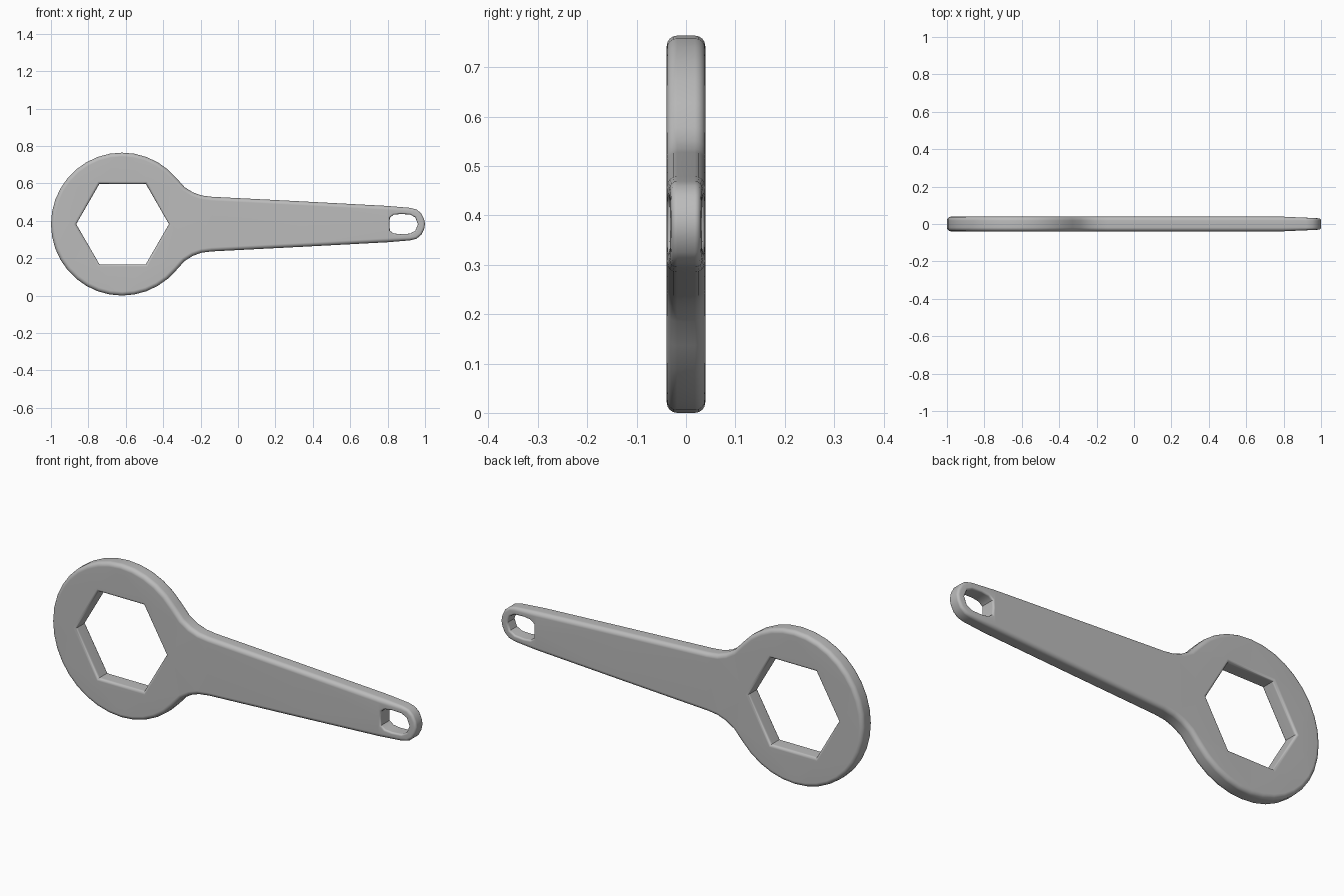
import bpy, bmesh, math
from mathutils import Vector

cube = bpy.data.objects.get("Cube")
if cube:
    bpy.data.objects.remove(cube, do_unlink=True)

MID = 0.382      # height of the long axis
HALF = 0.039     # half thickness

steel = bpy.data.materials.new("grey_steel")
steel.use_nodes = True
colour = (0.5, 0.5, 0.5, 1.0)
steel.diffuse_color = colour
steel.node_tree.nodes["Principled BSDF"].inputs["Base Color"].default_value = colour


def mirrored(half):
    """Counter-clockwise loop from its lower half, listed left to right."""
    upper = [(x, -z) for x, z in reversed(half) if abs(z) > 1e-5]
    return half + upper


def taper(x):
    """0 along the body, 1 at the tip of the handle."""
    return min(max((x - 0.8) / 0.2, 0), 1)


# Outline: round head, concave neck, tapering handle, rounded tip
head = [(-0.62 + 0.38 * math.cos(math.radians(a)), 0.382 * math.sin(math.radians(a)))
        for a in range(180, 321, 10)]
head[0] = (-1.0, 0.0)
neck = [(-0.285, -0.197), (-0.24, -0.169), (-0.195, -0.153), (-0.14, -0.146)]
handle = [(0.33, -0.122), (0.8, -0.097), (0.92, -0.087)]
tip = [(0.955, -0.078), (0.98, -0.057), (0.995, -0.027), (1.0, 0.0)]
outline = mirrored(head + neck + handle + tip)

# Hexagonal opening in the head and rounded slot in the tip
hexagon = [(-0.617 + 0.248 * math.cos(math.radians(a)), 0.215 / 0.866 * math.sin(math.radians(a)))
           for a in range(300, -1, -60)]
slot = mirrored([(0.81, 0.0), (0.812, -0.035), (0.832, -0.05), (0.87, -0.054), (0.92, -0.051),
                 (0.948, -0.036), (0.962, 0.0)])[::-1]

bm = bmesh.new()
STEPS = 4
arc = [math.pi / 2 * i / STEPS for i in range(STEPS + 1)]
profile = [(a, -1) for a in reversed(arc)] + [(a, 1) for a in arc]
face_edges = {0: [], -1: []}


def rounded_wall(loop, radius, tip_radius):
    """Wall around a loop with rounded rims; material lies left of the loop."""
    pts = [Vector(p) for p in loop]
    n = len(pts)
    rings = [[] for _ in profile]
    for i, p in enumerate(pts):
        d1 = (p - pts[i - 1]).normalized()
        d2 = (pts[(i + 1) % n] - p).normalized()
        n1, n2 = Vector((-d1.y, d1.x)), Vector((-d2.y, d2.x))
        miter = (n1 + n2) / (1 + n1.dot(n2))
        t = taper(p.x)
        r = radius + (tip_radius - radius) * t
        h = HALF - 0.009 * t
        for ring, (a, side) in zip(rings, profile):
            q = p + miter * r * (1 - math.cos(a))
            y = side * (h - r + r * math.sin(a))
            ring.append(bm.verts.new((q.x, y, q.y + MID)))
    for lower, upper in zip(rings, rings[1:]):
        for i in range(n):
            j = (i + 1) % n
            bm.faces.new((lower[i], lower[j], upper[j], upper[i]))
    for k in face_edges:
        face_edges[k] += [bm.edges.get((rings[k][i], rings[k][(i + 1) % n])) for i in range(n)]


rounded_wall(outline, 0.021, 0.012)
rounded_wall(hexagon, 0.013, 0.013)
rounded_wall(slot, 0.009, 0.009)

# Front and back faces between the rims
for k, direction in ((0, -1), (-1, 1)):
    bmesh.ops.triangle_fill(bm, edges=face_edges[k], use_beauty=True, normal=(0, direction, 0))
bmesh.ops.recalc_face_normals(bm, faces=bm.faces[:])

mesh = bpy.data.meshes.new("ring_wrench")
bm.to_mesh(mesh)
bm.free()
mesh.materials.append(steel)
wrench = bpy.data.objects.new("ring_wrench", mesh)
bpy.context.collection.objects.link(wrench)

# Smooth rims, crisp hexagon corners, even broad faces
bpy.ops.object.select_all(action="DESELECT")
wrench.select_set(True)
bpy.context.view_layer.objects.active = wrench
bpy.ops.object.shade_smooth_by_angle(angle=math.radians(40))
weighted = wrench.modifiers.new("even_shading", "WEIGHTED_NORMAL")
weighted.keep_sharp = True
